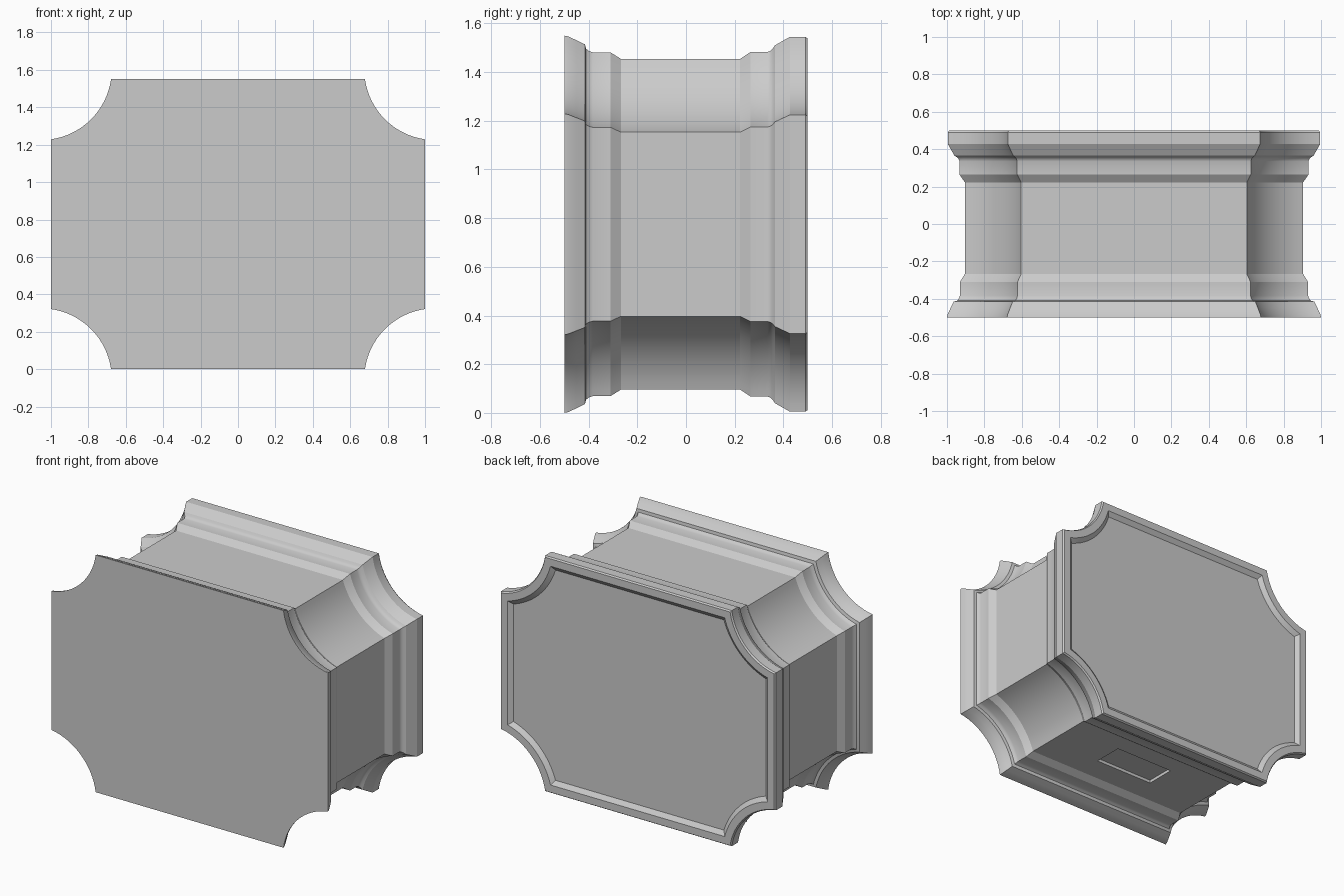
import bpy, bmesh
from math import asin, pi, cos, sin, radians

if "Cube" in bpy.data.objects:
    bpy.data.objects.remove(bpy.data.objects["Cube"])

HALF_W, HALF_H, MID_Z = 1.0, 0.775, 0.775
RADIUS, OVERHANG, STEPS = 0.378, 0.053, 16

# Single stone grey
grey = bpy.data.materials.new("light_grey")
grey.use_nodes = True
colour = (0.6, 0.6, 0.6, 1)
grey.diffuse_color = colour
grey.node_tree.nodes["Principled BSDF"].inputs["Base Color"].default_value = colour


def outline(inset):
    """Rectangle with scooped corners, moved inwards by inset."""
    r = RADIUS + inset
    edge = asin((OVERHANG + inset) / r)
    angles = [edge + (pi / 2 - 2 * edge) * i / STEPS for i in range(STEPS + 1)]
    corner = [(HALF_W + OVERHANG - r * cos(a), HALF_H + OVERHANG - r * sin(a)) for a in angles]
    points = []
    for sx, sz in ((1, 1), (1, -1), (-1, -1), (-1, 1)):
        arc = corner if sx * sz > 0 else corner[::-1]
        points += [(sx * x, sz * z) for x, z in arc]
    return points


# Moulding profile from front to back: depth, inset
profile = [
    (-0.5, 0), (-0.485, 0.003), (-0.45, 0.019), (-0.415, 0.036),
    (-0.41, 0.055), (-0.397, 0.064), (-0.383, 0.069), (-0.31, 0.069),
    (-0.267, 0.096), (0.222, 0.096), (0.265, 0.067), (0.335, 0.067),
    (0.348, 0.062), (0.357, 0.053), (0.365, 0.04), (0.427, 0.005),
    (0.49, 0.005), (0.5, 0.012),
    (0.5, 0.06), (0.478, 0.088),  # raised rim and sunken back panel
]

# Moulded block lofted through the outlines
bm = bmesh.new()
rings = [[bm.verts.new((x, y, z + MID_Z)) for x, z in outline(d)] for y, d in profile]
n = len(rings[0])
for a, b in zip(rings, rings[1:]):
    for i in range(n):
        j = (i + 1) % n
        bm.faces.new((a[i], a[j], b[j], b[i]))
bm.faces.new(rings[0])
bm.faces.new(rings[-1])
bmesh.ops.recalc_face_normals(bm, faces=bm.faces)
mesh = bpy.data.meshes.new("moulded_block")
bm.to_mesh(mesh)
bm.free()
mesh.materials.append(grey)
block = bpy.data.objects.new("moulded_block", mesh)
bpy.context.collection.objects.link(block)

# Shallow rectangular recess under the block
bpy.ops.mesh.primitive_cube_add(size=1, location=(0, 0, 0.096))
cutter = bpy.context.object
cutter.name = "recess_cutter"
cutter.scale = (0.43, 0.2, 0.04)
cutter.hide_render = True
cutter.data.materials.append(grey)
cut = block.modifiers.new("recess", 'BOOLEAN')
cut.operation = 'DIFFERENCE'
cut.solver = 'EXACT'
cut.object = cutter

bpy.ops.object.select_all(action='DESELECT')
block.select_set(True)
bpy.context.view_layer.objects.active = block
bpy.ops.object.modifier_apply(modifier="recess")
bpy.data.objects.remove(cutter)
bpy.ops.object.shade_smooth_by_angle(angle=radians(25))
